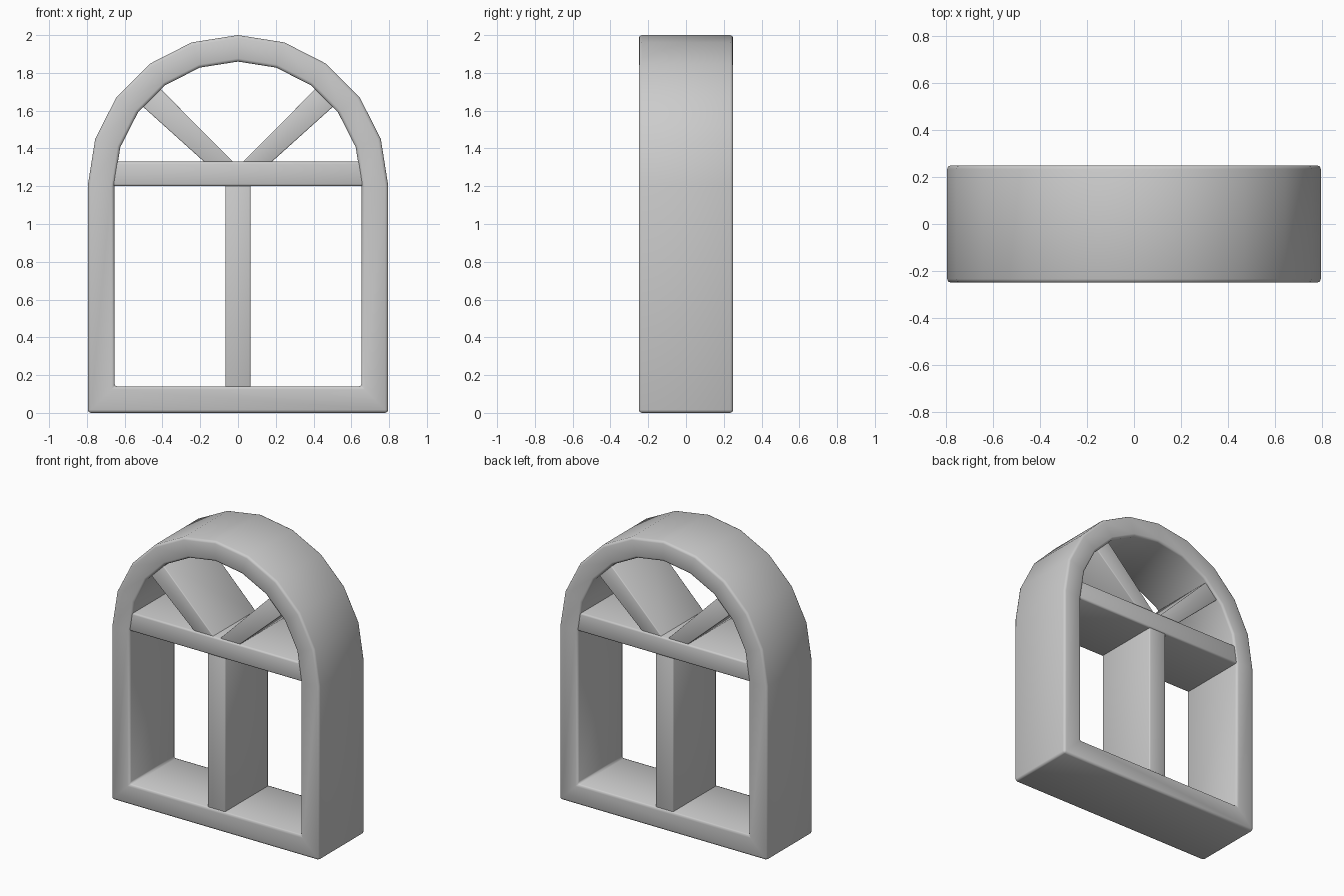
import bpy
import bmesh
from math import cos, sin, pi, radians

cube = bpy.data.objects.get("Cube")
if cube:
    bpy.data.objects.remove(cube)

SPRING = 1.205   # height where the arch starts
STEPS = 10       # facets in the arch

stone = bpy.data.materials.new("plain_grey")
stone.use_nodes = True
grey = (0.6, 0.6, 0.6, 1)
stone.diffuse_color = grey
stone.node_tree.nodes["Principled BSDF"].inputs["Base Color"].default_value = grey


def finish(name, bm, bevel, segments):
    bmesh.ops.recalc_face_normals(bm, faces=bm.faces)
    mesh = bpy.data.meshes.new(name)
    bm.to_mesh(mesh)
    bm.free()
    mesh.materials.append(stone)
    obj = bpy.data.objects.new(name, mesh)
    bpy.context.collection.objects.link(obj)
    mod = obj.modifiers.new("soft_edges", "BEVEL")
    mod.width = bevel
    mod.segments = segments
    mod.limit_method = "ANGLE"
    mod.angle_limit = radians(30)
    bpy.ops.object.select_all(action="DESELECT")
    obj.select_set(True)
    bpy.context.view_layer.objects.active = obj
    bpy.ops.object.modifier_apply(modifier=mod.name)
    bpy.ops.object.shade_smooth_by_angle(angle=radians(50))
    return obj


def arch_outline(radius, bottom):
    arc = [(radius * cos(pi * i / STEPS), SPRING + radius * sin(pi * i / STEPS))
           for i in range(STEPS + 1)]
    return [(radius, bottom)] + arc + [(-radius, bottom)]


def arched_frame(name, outer, inner, half_depth):
    bm = bmesh.new()
    loops = [[bm.verts.new((x, y, z)) for x, z in pts]
             for pts, y in ((outer, -half_depth), (outer, half_depth),
                            (inner, half_depth), (inner, -half_depth))]
    n = len(outer)
    for a, b in zip(loops, loops[1:] + loops[:1]):
        for i in range(n):
            j = (i + 1) % n
            bm.faces.new((a[i], a[j], b[j], b[i]))
    return finish(name, bm, 0.016, 2)


def bar(name, points, half_depth, bevel):
    bm = bmesh.new()
    face = bm.faces.new([bm.verts.new((x, -half_depth, z)) for x, z in points])
    grown = bmesh.ops.extrude_face_region(bm, geom=[face], use_keep_orig=True)
    for v in grown["geom"]:
        if isinstance(v, bmesh.types.BMVert):
            v.co.y = half_depth
    return finish(name, bm, bevel, 2)


# Outer arched surround
arched_frame("arched_frame", arch_outline(0.795, 0), arch_outline(0.655, 0.14), 0.25)

# Horizontal and vertical dividers
bar("transom", [(-0.67, 1.2), (0.67, 1.2), (0.67, 1.33), (-0.67, 1.33)], 0.243, 0.012)
bar("mullion", [(-0.067, 0.12), (0.067, 0.12), (0.067, 1.22), (-0.067, 1.22)], 0.236, 0.008)

# Slanted bars in the arch, mirrored left and right
for side, sign in (("left", 1), ("right", -1)):
    slant = [(0.15, 1.303), (0.53, 1.645), (0.43, 1.735), (0.0, 1.303)]
    bar(side + "_spoke", [(sign * x, z) for x, z in slant], 0.232, 0.006)
